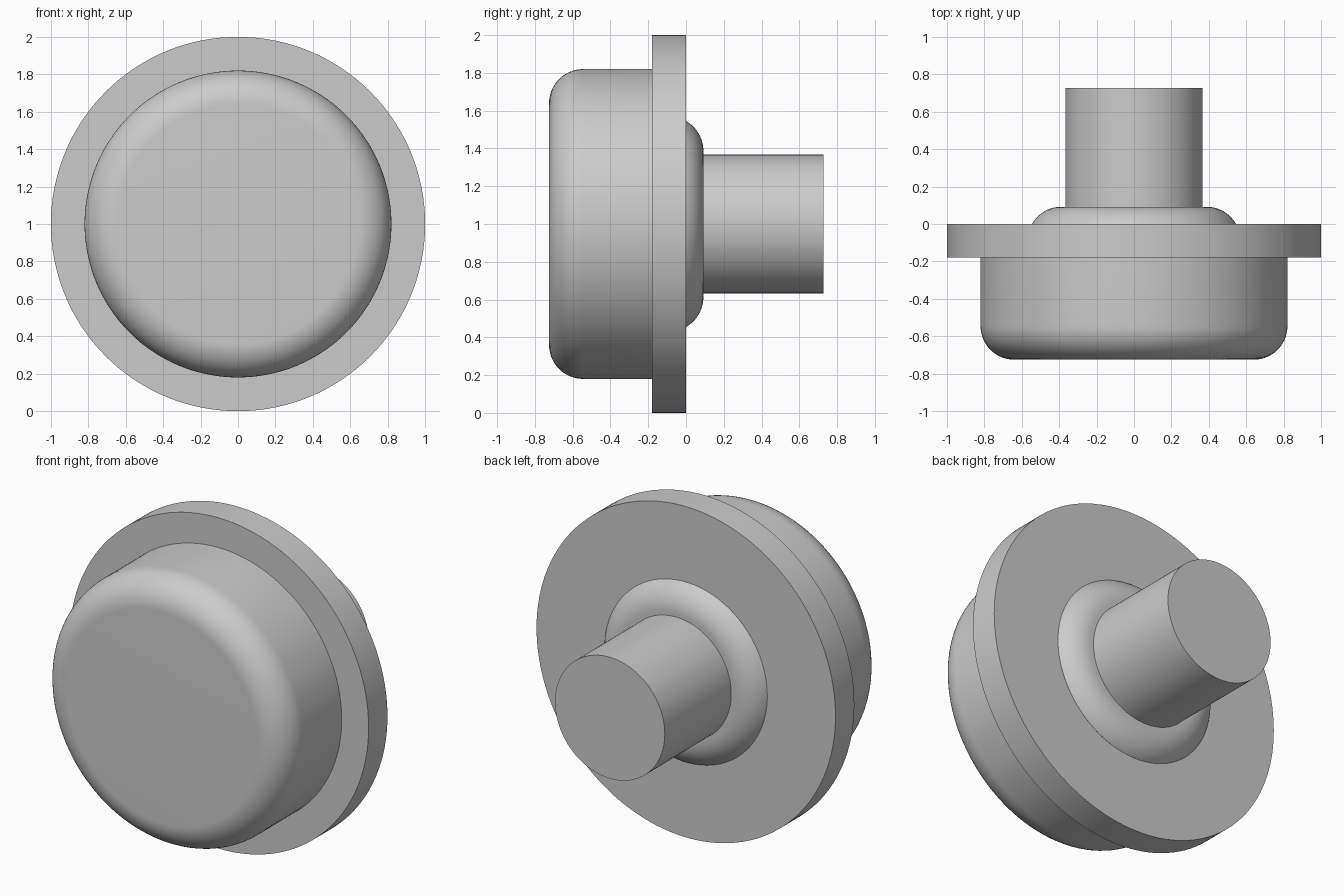
import bpy
import bmesh
from math import sin, cos, pi, radians

SEGMENTS = 128
AXIS_Z = 1.0

cube = bpy.data.objects.get("Cube")
if cube:
    bpy.data.objects.remove(cube, do_unlink=True)

# Single plain grey
grey = bpy.data.materials.new("plain grey")
grey.use_nodes = True
colour = (0.6, 0.6, 0.6, 1)
grey.diffuse_color = colour
grey.node_tree.nodes["Principled BSDF"].inputs["Base Color"].default_value = colour


def arc(radius, y, size, start, end, steps=14):
    """Points (radius, y) along an arc, angles in degrees from the radial direction."""
    angles = [radians(start + (end - start) * i / steps) for i in range(steps + 1)]
    return [(radius + size * cos(a), y + size * sin(a)) for a in angles]


def turn(name, profile):
    """Closed solid turned about the front-to-back axis."""
    bm = bmesh.new()
    rings = []
    for r, y in profile:
        rings.append([bm.verts.new((r * cos(2 * pi * i / SEGMENTS), y,
                                    AXIS_Z + r * sin(2 * pi * i / SEGMENTS)))
                      for i in range(SEGMENTS)])
    for a, b in zip(rings, rings[1:]):
        for i in range(SEGMENTS):
            j = (i + 1) % SEGMENTS
            bm.faces.new((a[i], a[j], b[j], b[i]))
    bm.faces.new(rings[0])
    bm.faces.new(rings[-1])
    bmesh.ops.recalc_face_normals(bm, faces=bm.faces[:])
    mesh = bpy.data.meshes.new(name)
    bm.to_mesh(mesh)
    bm.free()
    mesh.materials.append(grey)
    obj = bpy.data.objects.new(name, mesh)
    bpy.context.collection.objects.link(obj)
    bpy.ops.object.select_all(action="DESELECT")
    obj.select_set(True)
    bpy.context.view_layer.objects.active = obj
    bpy.ops.object.shade_smooth_by_angle(angle=radians(30))


# Front head with a rounded rim, seated in the flange
turn("front_head", arc(0.64, -0.545, 0.18, -90, 0) + [(0.82, -0.1)])

# Wide flat flange
turn("flange", [(1.0, -0.18), (1.0, 0.0)])

# Rounded collar rising from the back of the flange
turn("back_collar", [(0.5, -0.06)] + arc(0.387, -0.09, 0.182, 30, 90))

# Back shaft
turn("back_shaft", [(0.367, -0.05), (0.367, 0.727)])
